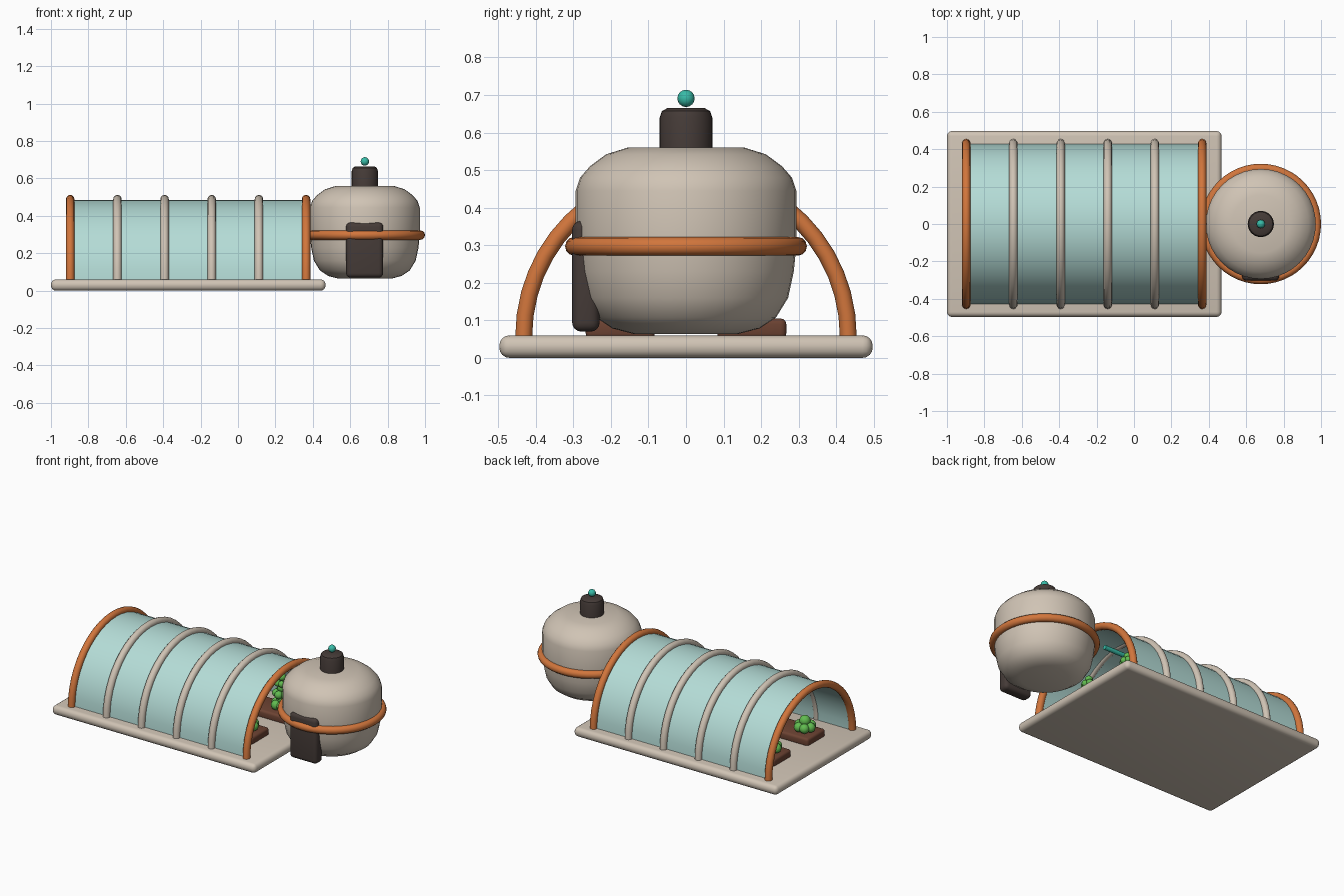
import bpy, bmesh, math
from mathutils import Matrix, Vector

if "Cube" in bpy.data.objects:
    bpy.data.objects.remove(bpy.data.objects["Cube"])


def mat(name, r, g, b):
    m = bpy.data.materials.new(name)
    m.diffuse_color = (r, g, b, 1)
    m.use_nodes = True
    m.node_tree.nodes["Principled BSDF"].inputs["Base Color"].default_value = m.diffuse_color
    return m


CREAM = mat("warm_cream", .63, .55, .46)
ORANGE = mat("burnt_orange", .64, .18, .045)
GLASS = mat("pale_aqua", .46, .72, .68)
DARK = mat("dark_brown", .06, .044, .039)
SOIL = mat("soil_brown", .15, .055, .032)
TEAL = mat("teal", .04, .50, .39)
GREEN = mat("leaf_green", .12, .50, .08)


def finish(name, bm, material, angle=40):
    bmesh.ops.recalc_face_normals(bm, faces=bm.faces[:])
    me = bpy.data.meshes.new(name)
    bm.to_mesh(me)
    bm.free()
    me.materials.append(material)
    ob = bpy.data.objects.new(name, me)
    bpy.context.collection.objects.link(ob)
    bpy.ops.object.select_all(action='DESELECT')
    ob.select_set(True)
    bpy.context.view_layer.objects.active = ob
    bpy.ops.object.shade_smooth_by_angle(angle=math.radians(angle))
    return ob


def box(name, lo, hi, bevel, material, segs=4):
    lo, hi = Vector(lo), Vector(hi)
    bm = bmesh.new()
    bmesh.ops.create_cube(bm, size=1, matrix=Matrix.Translation((lo + hi) / 2)
                          @ Matrix.Diagonal((*(hi - lo), 1)))
    bmesh.ops.bevel(bm, geom=bm.edges[:], offset=bevel, segments=segs,
                    profile=.5, affect='EDGES')
    return finish(name, bm, material)


def lathe(name, profile, centre, material, steps=40, closed=False):
    bm = bmesh.new()
    vs = [bm.verts.new((centre[0] + r, centre[1], z)) for r, z in profile]
    es = [bm.edges.new(p) for p in zip(vs, vs[1:])]
    if closed:
        es.append(bm.edges.new((vs[-1], vs[0])))
    bmesh.ops.spin(bm, geom=vs + es, cent=(*centre, 0), axis=(0, 0, 1),
                   angle=math.tau, steps=steps)
    bmesh.ops.remove_doubles(bm, verts=bm.verts[:], dist=1e-4)
    return finish(name, bm, material)


def arch(name, section, material, steps=24):
    """Sweep a closed (x, radius) section over the tunnel's half circle."""
    bm = bmesh.new()
    vs = [bm.verts.new((x, r, FLOOR)) for x, r in section]
    face = bm.faces.new(vs)
    bmesh.ops.spin(bm, geom=[face], cent=(0, 0, FLOOR), axis=(1, 0, 0),
                   angle=math.pi, steps=steps)
    return finish(name, bm, material)


def circle(cx, cy, r, n=12):
    return [(cx + r * math.cos(math.tau * i / n),
             cy + r * math.sin(math.tau * i / n)) for i in range(n)]


def balls(name, spheres, material):
    bm = bmesh.new()
    for pos, r in spheres:
        bmesh.ops.create_uvsphere(bm, u_segments=14, v_segments=8, radius=r,
                                  matrix=Matrix.Translation(pos))
    return finish(name, bm, material, 60)


FLOOR = .058
X0, X1 = -.897, .364

# Floor slab
box("floor_slab", (-1, -.497, 0), (.468, .497, .06), .027, CREAM)

# Tunnel skin and hoops
arch("tunnel_skin", [(X0, .427), (X1, .427), (X1, .417), (X0, .417)], GLASS)
for i in range(6):
    x = X0 + (X1 - X0) * i / 5
    end = i in (0, 5)
    arch(f"end_hoop_{i}" if end else f"rib_{i}",
         circle(x, .432, .0225), ORANGE if end else CREAM)

# Grow light under the ridge
bm = bmesh.new()
bmesh.ops.create_cone(bm, cap_ends=True, segments=12, radius1=.014, radius2=.014, depth=.98,
                      matrix=Matrix.Translation((-.267, 0, .44)) @ Matrix.Rotation(math.pi / 2, 4, 'Y'))
finish("grow_light", bm, TEAL)

# Planting beds, with low and tall plants in turn
for side, y in (("front", -.175), ("back", .175)):
    box(f"{side}_bed", (-.82, y - .092, .05), (.285, y + .092, .105), .015, SOIL, 3)
    for i in range(4):
        x = -.735 + i * .31
        leaves = []
        for t in range(3 if i % 2 else 1):
            z = .135 + t * .07
            k = 1 - .15 * t
            leaves.append(((x, y, z + .035), .034 * k))
            for j in range(6):
                a = math.tau * (j + .5 * t) / 6
                leaves.append(((x + .04 * k * math.cos(a), y + .04 * k * math.sin(a), z), .03 * k))
        balls(f"{side}_plant_{i}", leaves, GREEN)

# Round pod
C = (.678, 0)
lathe("pod_body", [(0, .064), (.14, .064), (.195, .078), (.24, .108), (.272, .16),
                   (.287, .23), (.294, .3), (.294, .445), (.282, .48), (.256, .51),
                   (.213, .542), (.155, .56), (0, .56)], C, CREAM)
lathe("pod_belt", circle(.297, .297, .025), C, ORANGE, 48, True)
box("pod_door", (.578, -.303, .07), (.776, -.23, .365), .024, DARK)

# Chimney cap and beacon
lathe("pod_cap", [(0, .54), (.07, .54), (.07, .64), (.064, .657), (.05, .665), (0, .665)],
      C, DARK, 32)
balls("beacon", [((C[0], 0, .691), .023)], TEAL)
